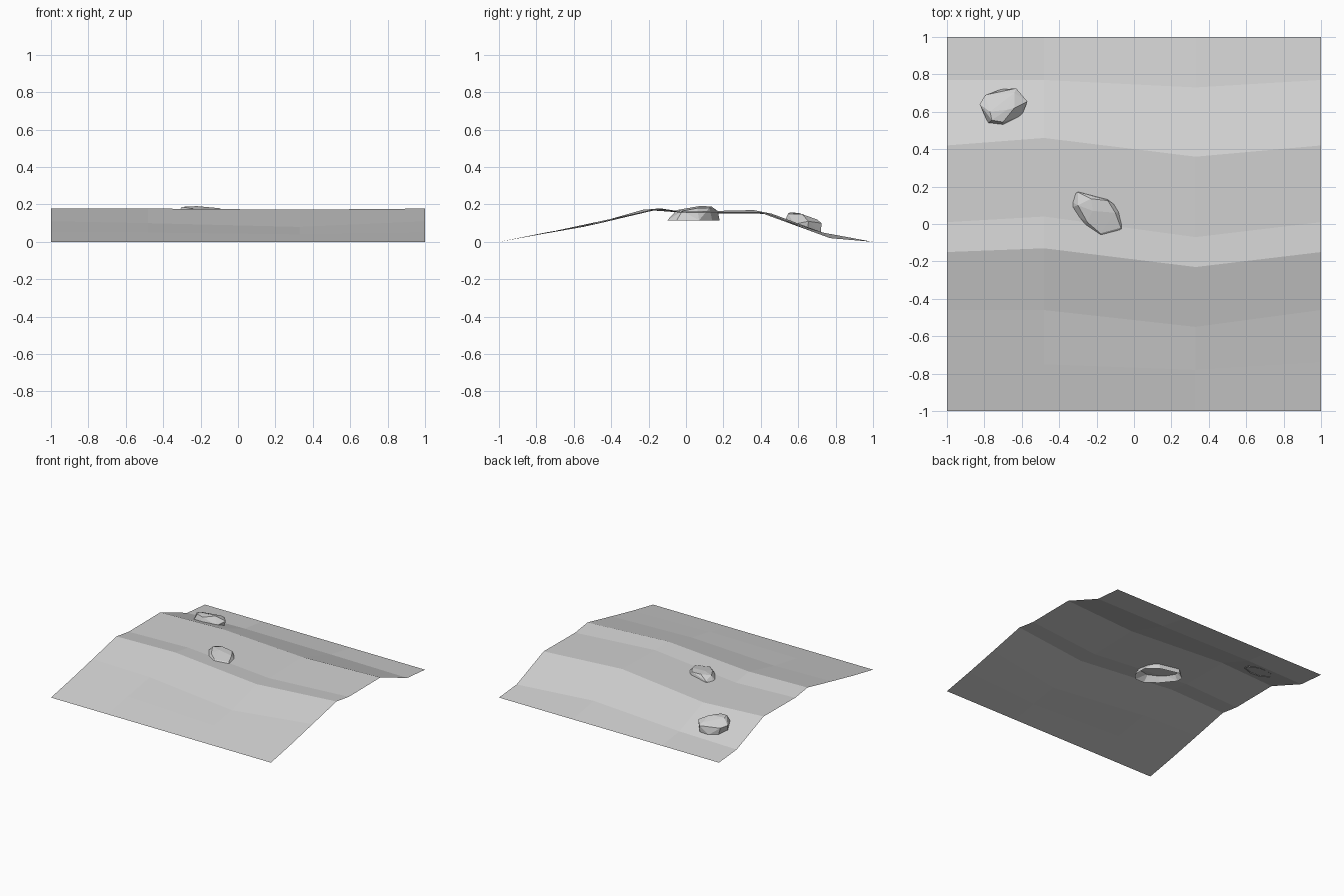
import bpy
import bmesh

cube = bpy.data.objects.get("Cube")
if cube:
    bpy.data.objects.remove(cube, do_unlink=True)

stone_grey = bpy.data.materials.new("stone_grey")
stone_grey.use_nodes = True
colour = (0.64, 0.64, 0.64, 1)
stone_grey.diffuse_color = colour
stone_grey.node_tree.nodes["Principled BSDF"].inputs["Base Color"].default_value = colour


def add_object(name, bm):
    """Turn a bmesh into a flat shaded object with the shared material."""
    mesh = bpy.data.meshes.new(name)
    bm.to_mesh(mesh)
    bm.free()
    mesh.materials.append(stone_grey)
    obj = bpy.data.objects.new(name, mesh)
    bpy.context.scene.collection.objects.link(obj)
    return obj


def add_rock(name, base, crown, base_height):
    """Wrap a faceted hull around a base outline and crown points, open below."""
    bm = bmesh.new()
    for x, y in base:
        bm.verts.new((x, y, base_height(y)))
    for point in crown:
        bm.verts.new(point)
    hull = bmesh.ops.convex_hull(bm, input=bm.verts[:])
    inside = [v for v in hull["geom_interior"] if isinstance(v, bmesh.types.BMVert)]
    bmesh.ops.delete(bm, geom=inside, context="VERTS")
    bmesh.ops.recalc_face_normals(bm, faces=bm.faces[:])
    bm.normal_update()
    underside = [f for f in bm.faces if f.normal.z < -0.8]
    bmesh.ops.delete(bm, geom=underside, context="FACES")
    return add_object(name, bm)


# Ground sheet: wavy ridge lines running left to right, (y values, heights)
columns = (-1, -0.48, 0.33, 1)
ridges = [
    ((-1, -1, -1, -1), (0, 0, 0, 0)),
    ((-0.74, -0.75, -0.78, -0.74), (0.05, 0.05, 0.04, 0.05)),
    ((-0.46, -0.46, -0.55, -0.46), (0.11, 0.1, 0.08, 0.11)),
    ((-0.15, -0.13, -0.23, -0.15), (0.178, 0.178, 0.172, 0.178)),
    ((0.01, 0.04, -0.07, 0.01), (0.155, 0.152, 0.16, 0.155)),
    ((0.42, 0.46, 0.36, 0.42), (0.158, 0.15, 0.17, 0.158)),
    ((0.77, 0.77, 0.73, 0.77), (0.02, 0.03, 0.05, 0.02)),
    ((1, 1, 1, 1), (0, 0, 0, 0)),
]
bm = bmesh.new()
rows = [[bm.verts.new(p) for p in zip(columns, ys, zs)] for ys, zs in ridges]
for near, far in zip(rows, rows[1:]):
    for i in range(len(columns) - 1):
        bm.faces.new((near[i], near[i + 1], far[i + 1], far[i]))
add_object("ground", bm)

# Rock on the ridge, sunk through the ground
add_rock(
    "ridge_rock",
    base=[(-0.3, 0.18), (-0.14, 0.14), (-0.05, 0.07), (-0.05, -0.05), (-0.1, -0.1),
          (-0.18, -0.1), (-0.27, -0.03), (-0.36, 0.08), (-0.36, 0.135)],
    crown=[(-0.3, 0.17, 0.165), (-0.23, 0.135, 0.19), (-0.14, 0.125, 0.182),
           (-0.1, 0.06, 0.18), (-0.07, -0.02, 0.165), (-0.18, -0.05, 0.17),
           (-0.25, 0.01, 0.178), (-0.3, 0.1, 0.187), (-0.22, 0.07, 0.191)],
    base_height=lambda y: 0.115,
)

# Rock resting on the back slope
add_rock(
    "slope_rock",
    base=[(-0.82, 0.63), (-0.78, 0.69), (-0.71, 0.72), (-0.63, 0.72),
          (-0.58, 0.65), (-0.6, 0.58), (-0.7, 0.53), (-0.78, 0.54)],
    crown=[(-0.825, 0.64, 0.12), (-0.795, 0.69, 0.11), (-0.63, 0.725, 0.1),
           (-0.57, 0.655, 0.11), (-0.64, 0.62, 0.148), (-0.64, 0.7, 0.12),
           (-0.68, 0.61, 0.152), (-0.77, 0.6, 0.155), (-0.76, 0.555, 0.157),
           (-0.7, 0.545, 0.15)],
    base_height=lambda y: 0.113 - 0.36 * (y - 0.53),
)
